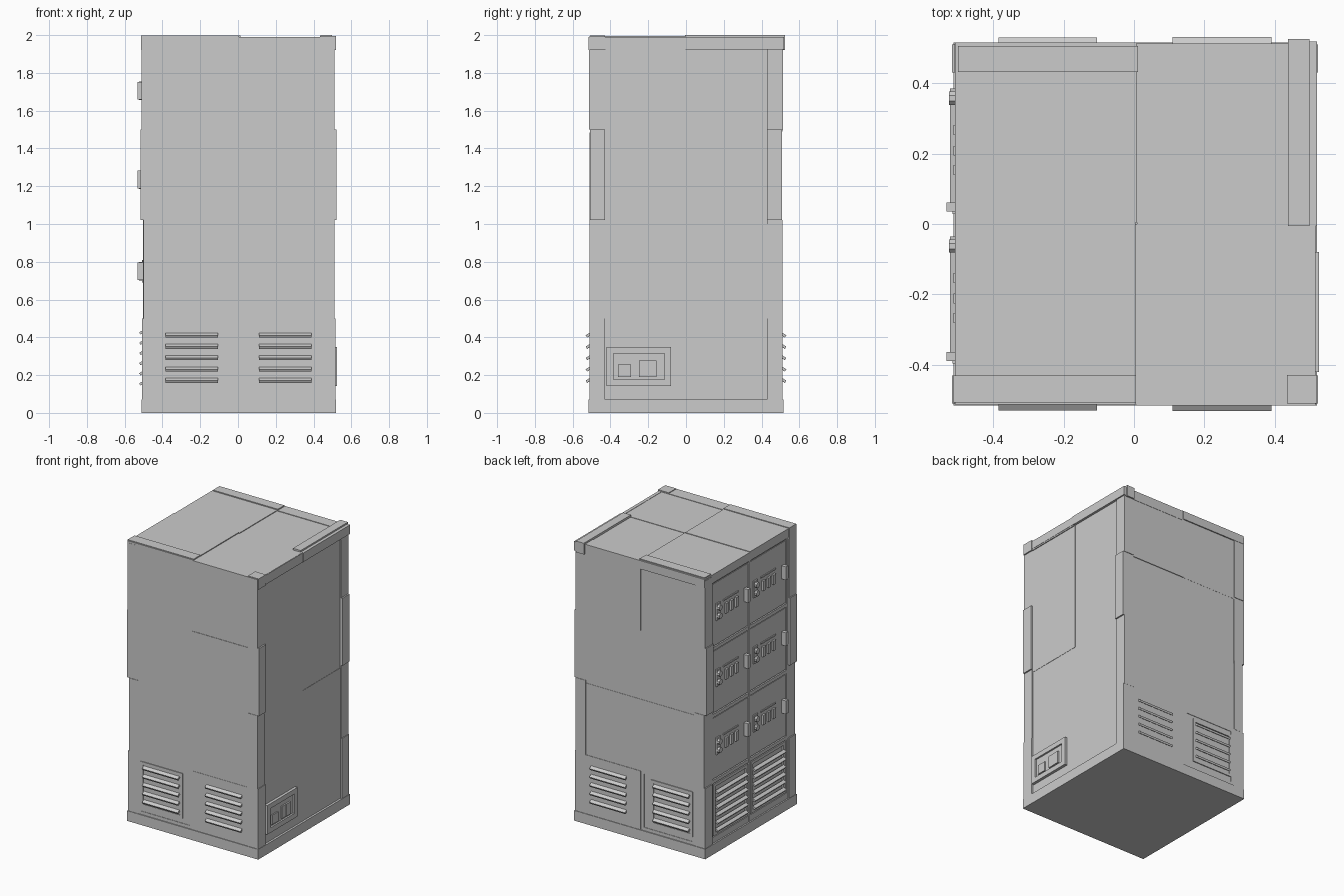
import bpy, bmesh, math
from mathutils import Vector

if "Cube" in bpy.data.objects:
    bpy.data.objects.remove(bpy.data.objects["Cube"])

mat = bpy.data.materials.new("light_grey")
mat.diffuse_color = (0.6, 0.6, 0.6, 1)
mat.use_nodes = True
mat.node_tree.nodes["Principled BSDF"].inputs["Base Color"].default_value = mat.diffuse_color

# maps (along, out, up) on each side of the cabinet to world space
SIDES = {
    "front": lambda u, o, z: (u, -o, z),
    "back": lambda u, o, z: (u, o, z),
    "left": lambda u, o, z: (-o, u, z),
    "right": lambda u, o, z: (o, u, z),
    "world": lambda u, o, z: (u, o, z),
}


class Part:
    def __init__(self, name):
        self.name, self.bm = name, bmesh.new()

    def prism(self, side, u0, u1, profile):
        """Extrude an (out, z) profile along a side."""
        f = SIDES[side]
        a = [self.bm.verts.new(f(u0, o, z)) for o, z in profile]
        b = [self.bm.verts.new(f(u1, o, z)) for o, z in profile]
        n = len(profile)
        self.bm.faces.new(a)
        self.bm.faces.new(b[::-1])
        for i in range(n):
            j = (i + 1) % n
            self.bm.faces.new((a[i], b[i], b[j], a[j]))

    def box(self, side, u0, u1, o0, o1, z0, z1):
        self.prism(side, u0, u1, [(o0, z0), (o1, z0), (o1, z1), (o0, z1)])

    def frame(self, side, u0, u1, o0, o1, z0, z1, w):
        self.box(side, u0, u0 + w, o0, o1, z0, z1)
        self.box(side, u1 - w, u1, o0, o1, z0, z1)
        self.box(side, u0 + w, u1 - w, o0, o1, z0, z0 + w)
        self.box(side, u0 + w, u1 - w, o0, o1, z1 - w, z1)

    def slats(self, side, u0, u1, zs, o):
        for z in zs:
            self.prism(side, u0, u1, [(o - .006, z + .002), (o + .014, z - .011),
                                      (o + .021, z + .001), (o + .001, z + .014)])

    def done(self):
        bmesh.ops.recalc_face_normals(self.bm, faces=self.bm.faces[:])
        me = bpy.data.meshes.new(self.name)
        self.bm.to_mesh(me)
        self.bm.free()
        me.materials.append(mat)
        bpy.context.collection.objects.link(bpy.data.objects.new(self.name, me))


# cabinet body
p = Part("cabinet_body")
p.box("world", -.49, .503, -.505, .505, .02, 1.975)
p.done()

# base plinth
p = Part("base_plinth")
p.box("world", -.512, .52, -.515, .515, 0, .072)
p.done()

# corner posts, in height segments that step slightly
p = Part("corner_posts")
levels = [(.07, .5), (.5, 1.02), (1.02, 1.5), (1.5, 1.98)]
left_out = [.509, .501, .517, .510]
right_out = [.517, .512, .522, .511]
y_out = [.511, .512, .509, .513]
for (z0, z1), lo, ro, yo in zip(levels, left_out, right_out, y_out):
    for s in (-1, 1):
        p.box("world", -lo, -.43, *sorted((s * .43, s * yo)), z0, z1)
        p.box("world", .433, ro, *sorted((s * .43, s * yo)), z0, z1)
p.done()

# top panels, one per quadrant
p = Part("top_panels")
p.box("world", -.508, .004, -.512, .004, 1.93, 1.994)
p.box("world", -.508, .008, .004, .515, 1.93, 1.99)
p.box("world", .004, .515, -.512, 0, 1.93, 1.988)
p.box("world", .008, .508, 0, .512, 1.93, 1.985)
p.done()

# top rails
p = Part("top_rails")
p.box("world", -.50, .012, .432, .505, 1.95, 1.997)
p.box("world", -.514, .006, -.507, -.43, 1.92, 1.999)
p.box("world", .012, .505, .428, .513, 1.92, 1.989)
p.box("world", .006, .515, -.515, -.425, 1.92, 1.991)
p.box("world", .435, .52, -.51, -.428, 1.92, 1.996)
p.box("world", .437, .498, -.006, .525, 1.92, 2.0)
p.box("world", .498, .52, -.006, .518, 1.925, 1.989)
p.box("world", .49, .513, -.43, 0, 1.92, 1.99)
p.done()

# slightly stepped wall panels
p = Part("wall_panels")
p.box("front", -.43, .0, .50, .508, .5, 1.95)
p.box("front", .0, .433, .50, .510, .07, .49)
p.box("front", .0, .433, .50, .508, .49, 1.02)
p.box("front", .0, .433, .50, .511, 1.02, 1.485)
p.box("front", .0, .433, .50, .508, 1.485, 1.93)
p.box("back", .0, .433, .50, .511, .07, .49)
p.box("back", -.43, .433, .50, .508, .49, 1.0)
p.box("back", -.43, .433, .50, .506, 1.0, 1.49)
p.box("back", -.43, .0, .50, .507, 1.49, 1.93)
p.box("back", .0, .433, .50, .511, 1.49, 1.93)
p.box("right", -.43, .43, .50, .505, .07, 1.0)
p.box("right", -.43, .0, .50, .507, 1.0, 1.93)
p.done()

# front and back vents, framed on the left half
p = Part("wall_vents")
zs = [.17, .23, .29, .35, .41]
for side in ("front", "back"):
    p.frame(side, -.43, 0, .50, .508, .07, .5, .025)
    p.frame(side, -.41, -.08, .50, .511, .13, .45, .02)
    p.slats(side, -.385, -.105, zs, .509)
    p.slats(side, .11, .39, zs, .510)
p.done()

# left side door frame
p = Part("door_frame")
for u0, u1 in ((.415, .435), (-.005, .012), (-.435, -.412)):
    p.box("left", u0, u1, .485, .503, .07, 1.95)
for z0, z1 in ((.07, .115), (.495, .52), (.965, .99), (1.44, 1.465), (1.92, 1.98)):
    p.box("left", -.435, .435, .485, .502, z0, z1)
p.done()

# left side doors, three rows of two
columns = [(.012, .415), (-.412, -.005)]
rows = [(.52, .965, .75), (.99, 1.44, 1.235), (1.465, 1.92, 1.705)]
doors, handles = Part("locker_doors"), Part("door_handles")
locks, buttons = Part("door_locks"), Part("door_buttons")
for u0, u1 in columns:
    for z0, z1, c in rows:
        doors.box("left", u0 + .006, u1 - .006, .485, .499, z0 + .006, z1 - .006)
        # handle on the edge nearest the front
        h = u0 + .036
        handles.box("left", h - .013, h + .013, .495, .533, c - .047, c + .047)
        handles.box("left", h - .02, h - .013, .495, .515, c - .03, c + .03)
        # lock plate and eight-sided dials
        k = u1 - .058
        locks.box("left", k - .022, k + .022, .495, .508, c - .06, c + .06)
        for dz in (-.03, .03):
            ring = [(k + .02 * math.cos(i * math.pi / 4 + .39),
                     c + dz + .02 * math.sin(i * math.pi / 4 + .39)) for i in range(8)]
            a = [locks.bm.verts.new((-.505, u, z)) for u, z in ring]
            b = [locks.bm.verts.new((-.525, u, z)) for u, z in ring]
            locks.bm.faces.new(a)
            locks.bm.faces.new(b[::-1])
            for i in range(8):
                j = (i + 1) % 8
                locks.bm.faces.new((a[i], b[i], b[j], a[j]))
        # small buttons and slot bar
        for d in (.148, .207, .262):
            buttons.box("left", u1 - d - .014, u1 - d + .014, .495, .513, c - .045, c + .025)
        buttons.box("left", u1 - .285, u1 - .12, .495, .505, c + .048, c + .058)
for q in (doors, handles, locks, buttons):
    q.done()

# left side lower vents
p = Part("left_vents")
for u0, u1 in columns:
    p.frame("left", u0 + .008, u1 - .008, .485, .502, .12, .488, .022)
    p.slats("left", u0 + .03, u1 - .03, [.155 + .054 * i for i in range(6)], .502)
p.done()

# power outlet on the right side
p = Part("outlet_panel")
p.frame("right", -.42, -.08, .50, .525, .143, .35, .035)
p.box("right", -.39, -.11, .50, .513, .17, .32)
p.done()
p = Part("outlet_switches")
p.box("right", -.36, -.29, .51, .522, .19, .257)
p.box("right", -.25, -.205, .51, .522, .19, .277)
p.box("right", -.203, -.155, .51, .524, .19, .277)
p.done()
